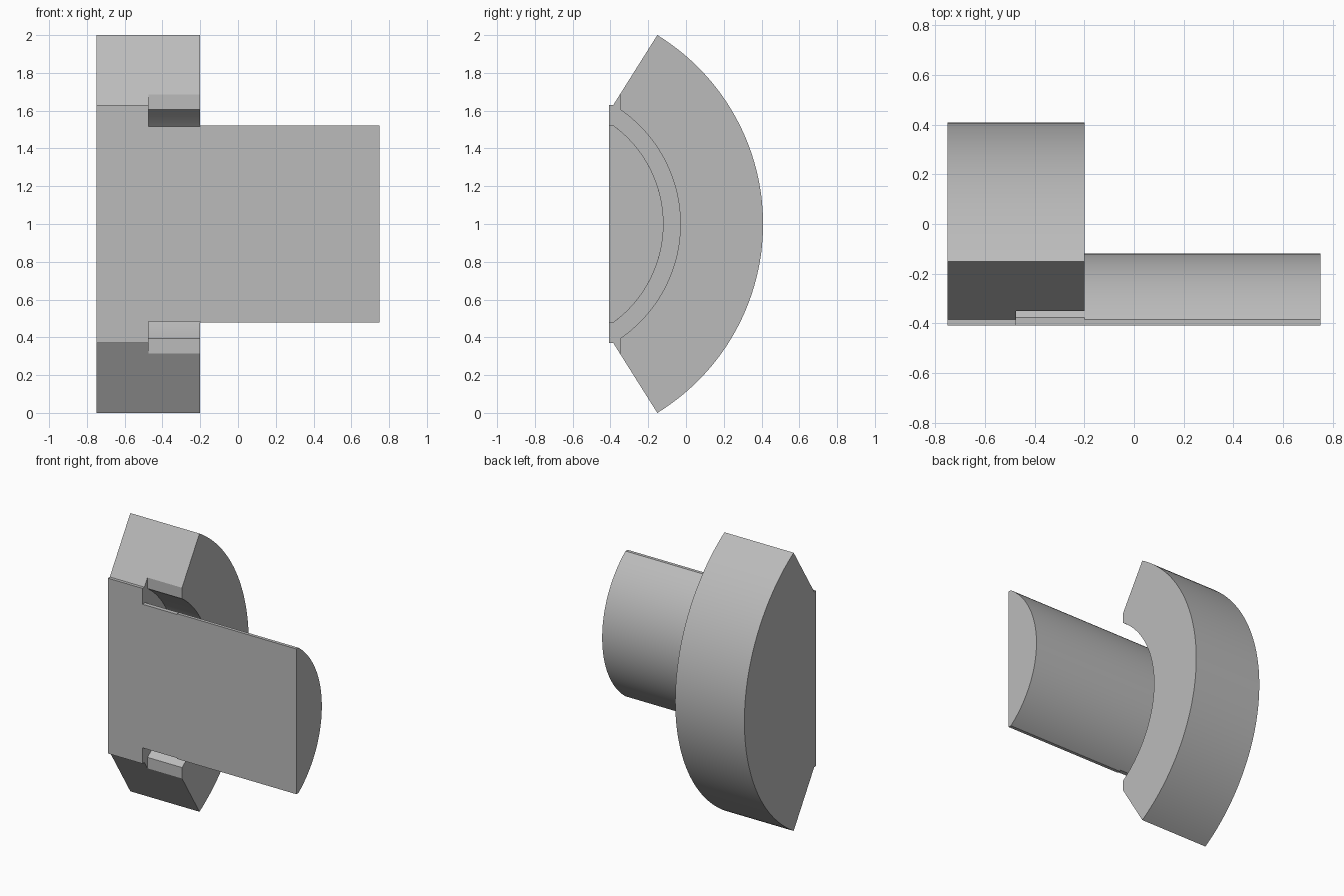
import bpy, bmesh
from math import sin, cos, asin, sqrt

cube = bpy.data.objects.get("Cube")
if cube:
    bpy.data.objects.remove(cube)

# Shared dimensions: every arc has the same centre line along x
AXIS_Y, AXIS_Z = -0.765, 1.0
FRONT = -0.408
R_OUTER, R_GROOVE, R_SHAFT = 1.173, 0.735, 0.646

grey = bpy.data.materials.new("plain grey")
grey.use_nodes = True
grey.diffuse_color = (0.5, 0.5, 0.5, 1)
grey.node_tree.nodes["Principled BSDF"].inputs["Base Color"].default_value = (0.5, 0.5, 0.5, 1)


def arc(radius, half_height, steps=64):
    """Points (y, z) bulging to the back, from -half_height to +half_height."""
    a = asin(half_height / radius)
    return [(AXIS_Y + radius * cos(t), radius * sin(t))
            for t in (-a + 2 * a * i / steps for i in range(steps + 1))]


def prism(name, profile, x0, x1):
    """Extrude a (y, z) profile along x."""
    bm = bmesh.new()
    face = bm.faces.new([bm.verts.new((x0, y, z + AXIS_Z)) for y, z in profile])
    ext = bmesh.ops.extrude_face_region(bm, geom=[face])
    moved = [v for v in ext["geom"] if isinstance(v, bmesh.types.BMVert)]
    bmesh.ops.translate(bm, verts=moved, vec=(x1 - x0, 0, 0))
    bmesh.ops.recalc_face_normals(bm, faces=bm.faces)
    mesh = bpy.data.meshes.new(name)
    bm.to_mesh(mesh)
    bm.free()
    mesh.materials.append(grey)
    obj = bpy.data.objects.new(name, mesh)
    bpy.context.collection.objects.link(obj)
    return obj


def boolean(target, other, operation):
    bpy.context.view_layer.objects.active = target
    mod = target.modifiers.new(operation, "BOOLEAN")
    mod.operation, mod.object, mod.solver = operation, other, "EXACT"
    bpy.ops.object.modifier_apply(modifier=mod.name)
    bpy.data.objects.remove(other)


# Curved head with slanted ends and a thin raised front pad
head_profile = ([(FRONT, -0.63), (-0.385, -0.63)] + arc(R_OUTER, 1.0)
                + [(-0.385, 0.63), (FRONT, 0.63)])
head = prism("curved_head", head_profile, -0.75, -0.2)

# C-shaped groove around the neck, also lowering the front of the rim
lip = -0.35
lip_z = sqrt(R_GROOVE ** 2 - (lip - AXIS_Y) ** 2)
neck_z = 0.516
groove_profile = ([(-0.6, -1.1), (lip, -1.1)] + arc(R_GROOVE, lip_z)
                  + [(lip, 1.1), (-0.6, 1.1), (-0.6, neck_z)]
                  + arc(R_SHAFT, neck_z)[::-1] + [(-0.6, -neck_z)])
groove = prism("groove_cutter", groove_profile, -0.475, 0.0)
groove.hide_render = True
boolean(head, groove, "DIFFERENCE")

# Half-round shaft
shaft_z = 0.522
shaft_profile = [(FRONT, -shaft_z)] + arc(R_SHAFT, shaft_z) + [(FRONT, shaft_z)]
shaft = prism("shaft", shaft_profile, -0.2, 0.75)

for obj in (head, shaft):
    bpy.ops.object.select_all(action="DESELECT")
    obj.select_set(True)
    bpy.context.view_layer.objects.active = obj
    bpy.ops.object.shade_smooth_by_angle(angle=0.5)
